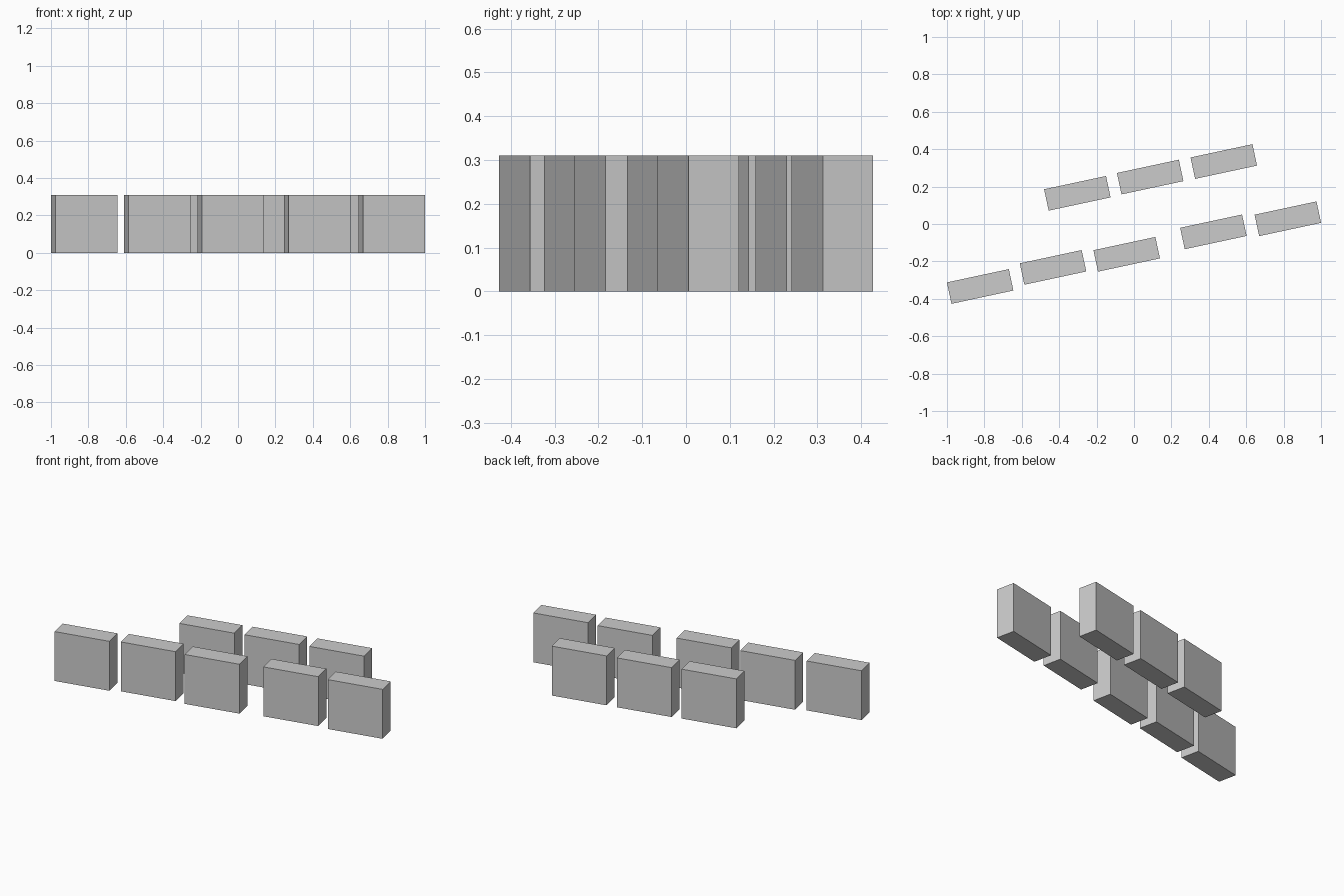
import bpy
import math

if "Cube" in bpy.data.objects:
    bpy.data.objects.remove(bpy.data.objects["Cube"])

LENGTH, DEPTH, HEIGHT = 0.3385, 0.117, 0.31
ANGLE = math.radians(12.1)

# Block centres (x, y) for the two staggered rows
FRONT_ROW = [(-0.8225, -0.334), (-0.433, -0.232), (-0.039, -0.162),
             (0.4245, -0.042), (0.8225, 0.028)]
BACK_ROW = [(-0.303, 0.164), (0.0865, 0.251), (0.480, 0.334)]


def add_block(name, x, y):
    bpy.ops.mesh.primitive_cube_add(size=1, location=(x, y, HEIGHT / 2),
                                    rotation=(0, 0, ANGLE))
    block = bpy.context.object
    block.name = name
    block.scale = (LENGTH, DEPTH, HEIGHT)


# Upright slab blocks, all turned to the same angle
for row_name, row in (("front_block", FRONT_ROW), ("back_block", BACK_ROW)):
    for i, (x, y) in enumerate(row, 1):
        add_block(f"{row_name}_{i}", x, y)
